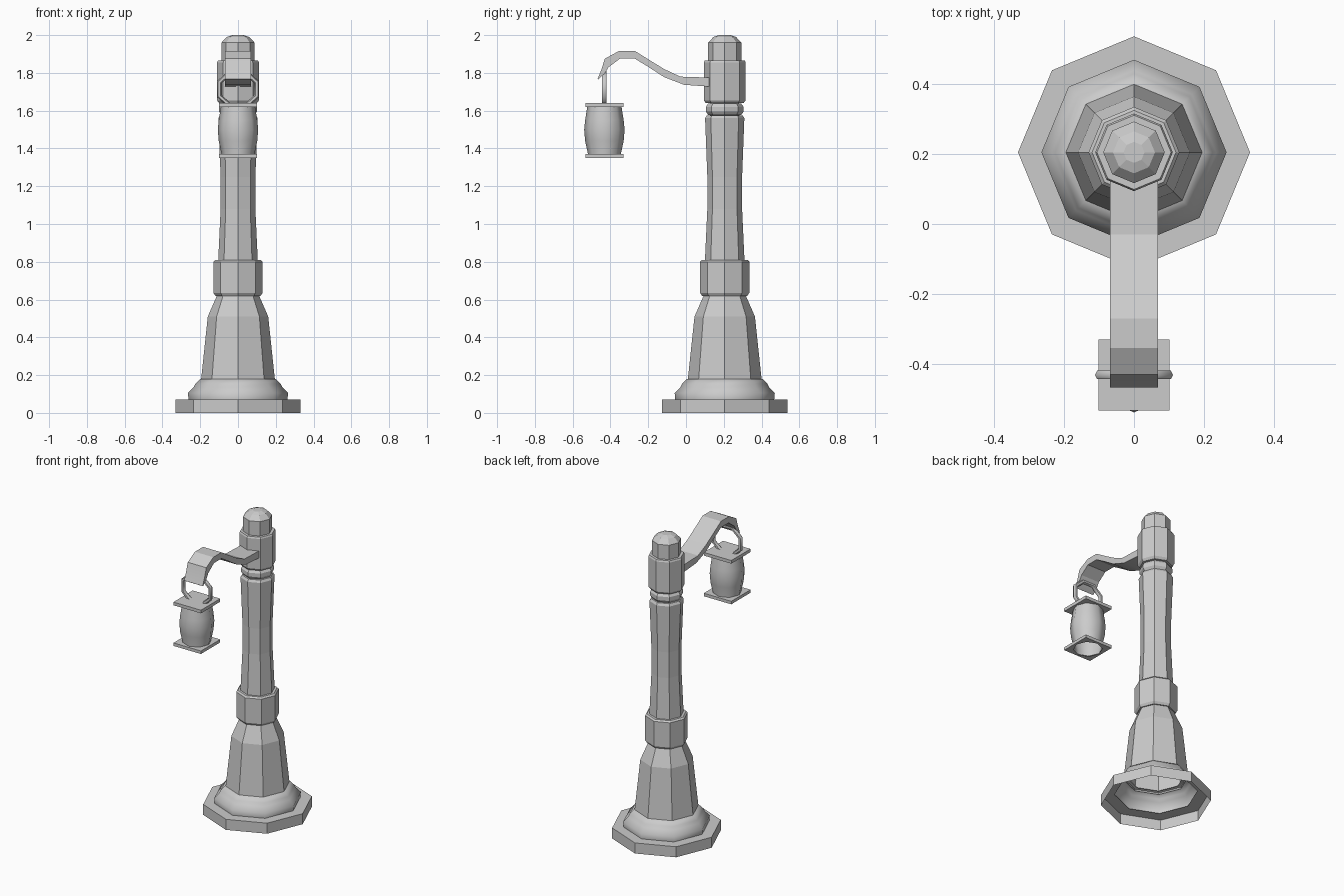
import bpy, bmesh
from math import sin, cos, pi, radians

if "Cube" in bpy.data.objects:
    bpy.data.objects.remove(bpy.data.objects["Cube"])

POST_Y = 0.205      # post axis
LAMP_Y = -0.432     # lantern axis


def finish(name, bm, smooth=None):
    mesh = bpy.data.meshes.new(name)
    bmesh.ops.recalc_face_normals(bm, faces=bm.faces)
    bm.to_mesh(mesh)
    bm.free()
    ob = bpy.data.objects.new(name, mesh)
    bpy.context.collection.objects.link(ob)
    if smooth:
        bpy.ops.object.select_all(action='DESELECT')
        ob.select_set(True)
        bpy.context.view_layer.objects.active = ob
        bpy.ops.object.shade_smooth_by_angle(angle=radians(smooth))
    return ob


def octagon(r, z, y, square=False):
    pts = []
    for i in range(8):
        a = i * pi / 4
        k = r * (2 ** 0.5 if square and i % 2 else 1)
        pts.append((k * cos(a), y + k * sin(a), z))
    return pts


def loft(name, rings, cap_end=False, closed=False, smooth=None):
    bm = bmesh.new()
    rows = [[bm.verts.new(p) for p in ring] for ring in rings]
    pairs = list(zip(rows, rows[1:]))
    if closed:
        pairs.append((rows[-1], rows[0]))
    for a, b in pairs:
        n = len(a)
        for i in range(n):
            j = (i + 1) % n
            bm.faces.new((a[i], a[j], b[j], b[i]))
    if cap_end:
        bm.faces.new(rows[-1])
    return finish(name, bm, smooth)


def turned(name, profile, cap_end=False, smooth=None):
    return loft(name, [octagon(r, z, POST_Y) for r, z in profile], cap_end, smooth=smooth)


# Post, bottom to top
turned("base_slab", [(0.332, 0), (0.332, 0.07), (0.25, 0.07)])
turned("base_moulding", [(0.262, 0.07), (0.265, 0.105), (0.235, 0.135),
                         (0.225, 0.155), (0.20, 0.18), (0.17, 0.18)], smooth=50)
turned("tapered_foot", [(0.196, 0.17), (0.16, 0.51), (0.112, 0.62)])
turned("lower_collar", [(0.10, 0.62), (0.12, 0.62), (0.13, 0.635),
                        (0.13, 0.80), (0.12, 0.81), (0.09, 0.81)])
turned("shaft", [(0.105, 0.80), (0.092, 1.08), (0.092, 1.25), (0.104, 1.56),
                 (0.095, 1.575), (0.07, 1.575)])
turned("neck_ring", [(0.075, 1.575), (0.088, 1.578), (0.10, 1.595),
                     (0.10, 1.62), (0.088, 1.637), (0.07, 1.64)])
turned("upper_collar", [(0.08, 1.64), (0.10, 1.64), (0.111, 1.655), (0.111, 1.855),
                        (0.106, 1.865), (0.07, 1.865)])
turned("cap", [(0.088, 1.86), (0.088, 1.96), (0.06, 1.99), (0.03, 2.0)], cap_end=True)

# Curved arm: upper and lower edge points as (y, z)
upper = [(0.13, 1.775), (-0.03, 1.78), (-0.115, 1.82), (-0.2, 1.872), (-0.27, 1.916),
         (-0.355, 1.916), (-0.43, 1.875), (-0.447, 1.82), (-0.468, 1.768)]
lower = [(0.13, 1.727), (-0.01, 1.737), (-0.115, 1.777), (-0.2, 1.832), (-0.27, 1.875),
         (-0.35, 1.875), (-0.41, 1.83), (-0.428, 1.80), (-0.464, 1.765)]
W = 0.068
loft("arm", [[(-W, *u), (W, *u), (W, *l), (-W, *l)] for u, l in zip(upper, lower)],
     cap_end=True, smooth=20)

# Eight-sided hanging ring
rings = []
for i in range(8):
    a = (i + 0.5) * pi / 4
    ring = []
    for k in range(6):
        b = k * pi / 3
        r = 0.107 + 0.014 * cos(b)
        ring.append((r * cos(a), LAMP_Y + 0.014 * sin(b), 1.714 + 0.9 * r * sin(a)))
    rings.append(ring)
loft("hanging_ring", rings, closed=True, smooth=60)

# Lantern: barrel body between two square plates, open underneath
body = [(0.088, 1.352), (0.088, 1.375), (0.102, 1.44), (0.107, 1.50), (0.102, 1.55), (0.090, 1.625)]
loft("lantern_body", [octagon(r, z, LAMP_Y) for r, z in body], smooth=60)
loft("lantern_bottom_plate", [octagon(0.088, 1.35, LAMP_Y), octagon(0.101, 1.35, LAMP_Y, True),
                              octagon(0.101, 1.37, LAMP_Y, True), octagon(0.088, 1.37, LAMP_Y)])
loft("lantern_top_plate", [octagon(0.088, 1.62, LAMP_Y), octagon(0.101, 1.62, LAMP_Y, True),
                           octagon(0.101, 1.641, LAMP_Y, True)], cap_end=True)
